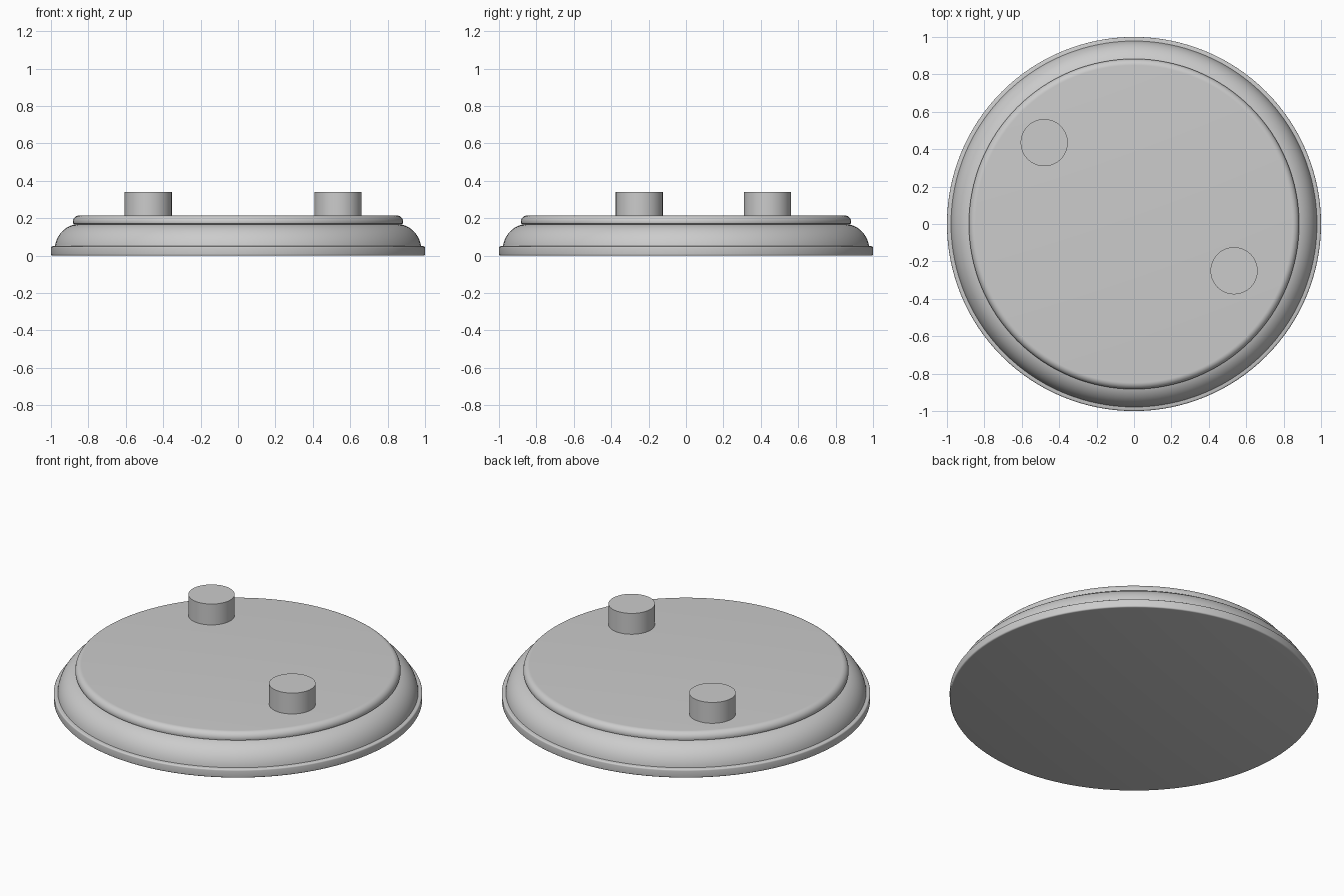
import bpy, bmesh, math
from mathutils import Matrix

cube = bpy.data.objects.get("Cube")
if cube:
    bpy.data.objects.remove(cube, do_unlink=True)

# Single grey material
grey = bpy.data.materials.new("light_grey")
grey.use_nodes = True
color = (0.6, 0.6, 0.6, 1)
grey.diffuse_color = color
grey.node_tree.nodes["Principled BSDF"].inputs["Base Color"].default_value = color


def finish(name, bm):
    bmesh.ops.recalc_face_normals(bm, faces=bm.faces)
    mesh = bpy.data.meshes.new(name)
    bm.to_mesh(mesh)
    bm.free()
    mesh.materials.append(grey)
    obj = bpy.data.objects.new(name, mesh)
    bpy.context.collection.objects.link(obj)
    bpy.ops.object.select_all(action="DESELECT")
    obj.select_set(True)
    bpy.context.view_layer.objects.active = obj
    bpy.ops.object.shade_smooth_by_angle(angle=math.radians(32))
    return obj


def arc(center_r, center_z, radius_r, radius_z, start, end, steps):
    """Elliptical arc of (radius, height) profile points."""
    angles = [math.radians(start + (end - start) * i / steps) for i in range(steps + 1)]
    return [(center_r + radius_r * math.cos(a), center_z + radius_z * math.sin(a))
            for a in angles]


def lathe(name, profile, segments=128):
    bm = bmesh.new()
    rings = []
    for r, z in profile:
        rings.append([bm.verts.new((r * math.cos(math.tau * i / segments),
                                    r * math.sin(math.tau * i / segments), z))
                      for i in range(segments)])
    for low, high in zip(rings, rings[1:]):
        for i in range(segments):
            j = (i + 1) % segments
            bm.faces.new((low[i], low[j], high[j], high[i]))
    bm.faces.new(rings[0])
    bm.faces.new(rings[-1])
    return finish(name, bm)


# Round base: foot rim, domed shoulder, rounded top lip
foot = [(0.992, 0)] + arc(0.992, 0.008, 0.008, 0.008, -60, 0, 3) \
    + arc(0.992, 0.042, 0.008, 0.008, 0, 90, 4)
shoulder = arc(0.845, 0.03, 0.135, 0.14, 9, 78, 14)
lip = arc(0.848, 0.18, 0.035, 0.035, -15, 90, 12)
lathe("base_plate", foot + shoulder + lip)

# Two upright pegs, on the back right and front left
for name, x, y in (("back_right_peg", -0.48, 0.435), ("front_left_peg", 0.535, -0.25)):
    bm = bmesh.new()
    bmesh.ops.create_cone(bm, cap_ends=True, segments=64, radius1=0.126, radius2=0.126,
                          depth=0.14, matrix=Matrix.Translation((x, y, 0.27)))
    finish(name, bm)
